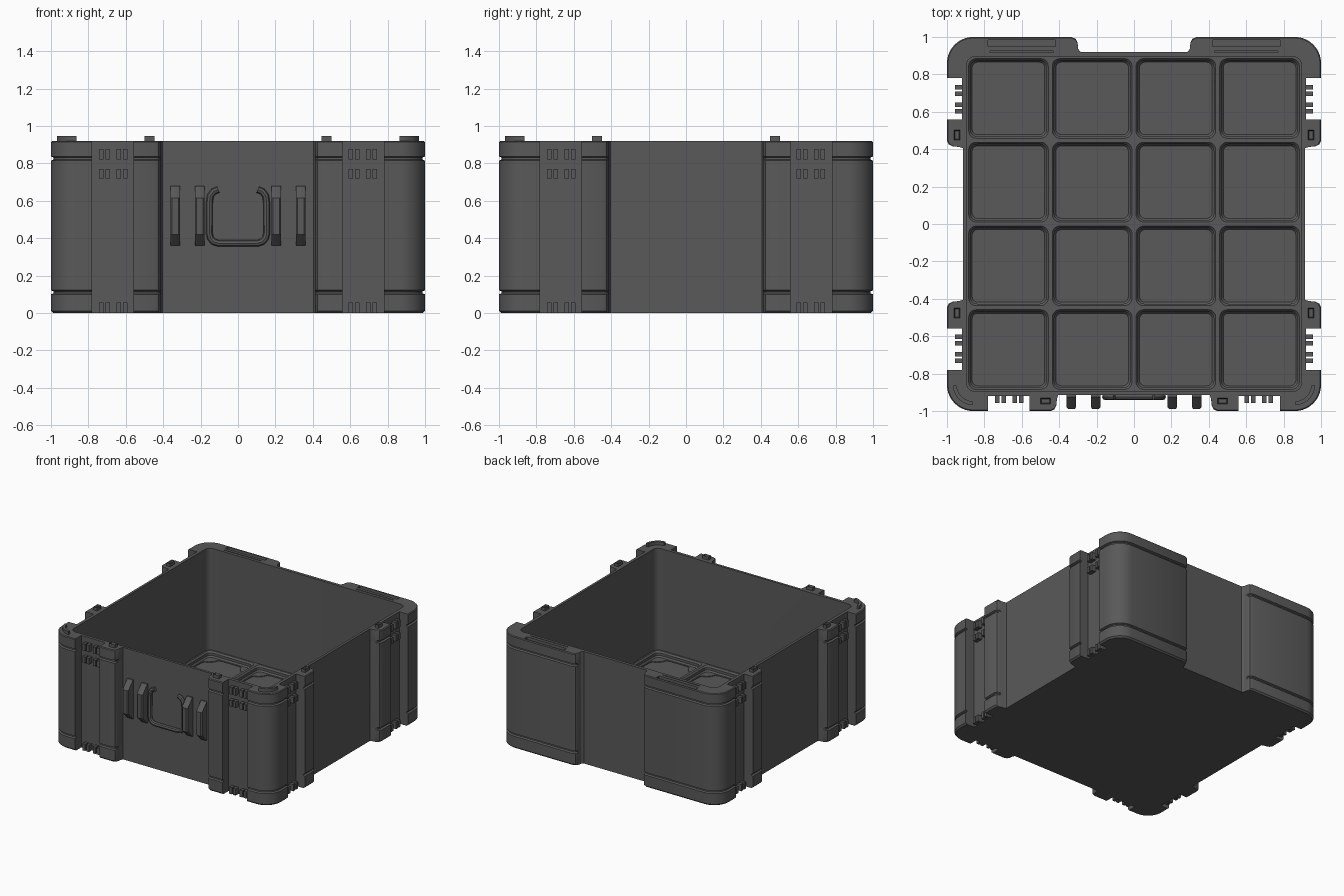
import bpy, bmesh, math

if "Cube" in bpy.data.objects:
    bpy.data.objects.remove(bpy.data.objects["Cube"])

grey = bpy.data.materials.new("dark grey plastic")
grey.diffuse_color = (0.1, 0.1, 0.1, 1)
grey.use_nodes = True
grey.node_tree.nodes["Principled BSDF"].inputs["Base Color"].default_value = grey.diffuse_color
H = 0.92           # height of the walls
R = 0.14           # outer corner radius


def finish(bm, name, smooth=True):
    bmesh.ops.recalc_face_normals(bm, faces=bm.faces)
    me = bpy.data.meshes.new(name)
    bm.to_mesh(me)
    bm.free()
    ob = bpy.data.objects.new(name, me)
    bpy.context.collection.objects.link(ob)
    me.materials.append(grey)
    if smooth:
        shade(ob)
    return ob


def select(ob):
    bpy.ops.object.select_all(action='DESELECT')
    ob.select_set(True)
    bpy.context.view_layer.objects.active = ob


def shade(ob):
    select(ob)
    bpy.ops.object.shade_smooth_by_angle(angle=math.radians(30))


def loft(bm, rings, cap_start=True, cap_end=True):
    """Skin a list of closed rings that share one point count."""
    vs = [[bm.verts.new(p) for p in ring] for ring in rings]
    n = len(vs[0])
    for a, b in zip(vs, vs[1:]):
        for i in range(n):
            j = (i + 1) % n
            bm.faces.new((a[i], a[j], b[j], b[i]))
    if cap_start:
        bm.faces.new(vs[0][::-1])
    if cap_end:
        bm.faces.new(vs[-1])


def box(bm, x0, x1, y0, y1, z0, z1):
    loft(bm, [[(x0, y0, z), (x1, y0, z), (x1, y1, z), (x0, y1, z)] for z in (z0, z1)])


def rounded(half, r, seg=5):
    pts = []
    for k in range(4):
        cx = (half - r) * (1 if k in (0, 3) else -1)
        cy = (half - r) * (1 if k < 2 else -1)
        for i in range(seg + 1):
            a = math.radians(90 * k + 90 * i / seg)
            pts.append((cx + r * math.cos(a), cy + r * math.sin(a)))
    return pts


def outline(d):
    """Plan of the box; d shrinks only the projecting corner blocks."""
    e = 1 - d
    side = [(0.405, 0.915), (0.412, 0.935), (0.415, e - 0.03), (0.425, e - 0.01), (0.445, e),
            (0.56, e), (0.56, 0.92), (0.78, 0.92), (0.78, e)]
    back = [(0.285, 0.92), (0.298, 0.935), (0.302, e - 0.03), (0.312, e - 0.01), (0.335, e)]

    def arc(sign):
        angles = [math.radians(90 * i / 10) for i in range(11)]
        pts = [(1 - R + (R - d) * math.cos(a), sign * (1 - R + (R - d) * math.sin(a))) for a in angles]
        return pts if sign > 0 else pts[::-1]

    half = [(t, -w) for t, w in side] + arc(-1)
    half += [(w, -t) for t, w in reversed(side)] + [(w, t) for t, w in side]
    half += arc(1) + [(t, w) for t, w in reversed(back)]
    return half + [(-x, y) for x, y in reversed(half)]


# Outer walls with chamfered edges and two grooved bands
levels = [(0, 0.012), (0.012, 0), (0.1, 0), (0.106, 0.014), (0.116, 0.014), (0.122, 0),
          (0.815, 0), (0.821, 0.014), (0.831, 0.014), (0.837, 0), (H - 0.006, 0), (H, 0.006)]
bm = bmesh.new()
loft(bm, [[(x, y, z) for x, y in outline(d)] for z, d in levels])
body = finish(bm, "box_body", smooth=False)

# Cutters: main cavity and the two hinge notches at the back
bm = bmesh.new()
loft(bm, [[(x, y, z) for x, y in rounded(0.895, 0.045)] for z in (0.02, 1.2)])
cavity = finish(bm, "cavity_cutter", smooth=False)
bm = bmesh.new()
for s in (-1, 1):
    box(bm, s * 0.6 - 0.18, s * 0.6 + 0.18, 0.95, 0.985, 0.885, 1.0)
    box(bm, s * 0.6 - 0.17, s * 0.6 + 0.17, 0.918, 0.926, 0.91, 1.0)
notches = finish(bm, "notch_cutter", smooth=False)
for cutter in (cavity, notches):
    cutter.hide_render = True
    mod = body.modifiers.new("cut", 'BOOLEAN')
    mod.operation = 'DIFFERENCE'
    mod.solver = 'EXACT'
    mod.object = cutter
    select(body)
    bpy.ops.object.modifier_apply(modifier=mod.name)
    bpy.data.objects.remove(cutter)
shade(body)

# Floor grid: sixteen stepped sockets with a notched-corner pocket
pitch = 0.4475
quad = [(0.187, 0.075), (0.178, 0.105), (0.145, 0.118), (0.118, 0.145), (0.105, 0.178), (0.075, 0.187)]
pocket = []
for k in range(4):
    c, s = round(math.cos(k * math.pi / 2)), round(math.sin(k * math.pi / 2))
    pocket += [(c * x - s * y, s * x + c * y) for x, y in quad]
steps = [(rounded(pitch / 2, 0.0005), 0.085), (rounded(0.213, 0.04), 0.085),
         (rounded(0.203, 0.036), 0.072), (rounded(0.203, 0.036), 0.052),
         (rounded(0.194, 0.03), 0.04), (pocket, 0.04), (pocket, 0.034)]
bm = bmesh.new()
for i in range(4):
    for j in range(4):
        cx, cy = (i - 1.5) * pitch, (j - 1.5) * pitch
        loft(bm, [[(cx + x, cy + y, z) for x, y in ring] for ring, z in steps], cap_start=False)
# keep the open grid facing upward
me_faces = list(bm.faces)
grid = finish(bm, "floor_grid", smooth=False)
if sum(p.normal.z * p.area for p in grid.data.polygons) < 0:
    grid.data.flip_normals()
shade(grid)

# Clip teeth in the slots on the front and both sides
bm = bmesh.new()
for z0, z1 in ((0.0, 0.055), (0.72, 0.77), (0.82, 0.877)):
    for t in (0.602, 0.637, 0.697, 0.732):
        for s in (-1, 1):
            a, b = s * t - 0.012, s * t + 0.012
            box(bm, a, b, -0.957, -0.91, z0, z1)
            box(bm, 0.91, 0.957, a, b, z0, z1)
            box(bm, -0.957, -0.91, a, b, z0, z1)
finish(bm, "clip_teeth")

# Hollow stacking pegs on the rim
bm = bmesh.new()
for s in (-1, 1):
    box(bm, s * 0.473 - 0.027, s * 0.473 + 0.027, -0.962, -0.93, H - 0.01, 0.947)
    for t in (-1, 1):
        box(bm, s * 0.946 - 0.016, s * 0.946 + 0.016, t * 0.475 - 0.027, t * 0.475 + 0.027, H - 0.01, 0.947)
bm.normal_update()
tops = [f for f in bm.faces if f.calc_center_median().z > 0.946]
bmesh.ops.inset_individual(bm, faces=tops, thickness=0.008)
for f in tops:
    for v in f.verts:
        v.co.z -= 0.02
finish(bm, "rim_pegs")

# Curved stacking ridges at the front corners
bm = bmesh.new()
for s in (-1, 1):
    ring = []
    for r, order in ((0.108, range(11)), (0.088, range(10, -1, -1))):
        for i in order:
            a = math.radians(-88 + 86 * i / 10)
            ring.append((s * (0.86 + r * math.cos(a)), -0.86 + r * math.sin(a)))
    loft(bm, [[(x, y, z) for x, y in ring] for z in (H - 0.01, 0.947)])
finish(bm, "corner_ridges")

# Four tapered guard ribs on the front
bm = bmesh.new()
profile = [(-0.9, 0.36), (-0.925, 0.36), (-0.99, 0.42), (-0.99, 0.615), (-0.925, 0.68), (-0.9, 0.68)]
for x in (-0.335, -0.205, 0.205, 0.335):
    loft(bm, [[(x + dx, -0.915 + (y + 0.915) * k, z) for y, z in profile]
              for dx, k in ((-0.026, 0.86), (-0.017, 1), (0.017, 1), (0.026, 0.86))])
finish(bm, "front_ribs")

# Raised hook-ended loop between the ribs
path = [(-0.105, 0.66), (-0.13, 0.65), (-0.147, 0.628), (-0.153, 0.59), (-0.153, 0.425),
        (-0.147, 0.4), (-0.13, 0.381), (-0.105, 0.373)]
path += [(-x, z) for x, z in reversed(path)]
cu = bpy.data.curves.new("front_loop", 'CURVE')
cu.dimensions = '3D'
cu.bevel_depth = 0.018
cu.bevel_resolution = 2
cu.use_fill_caps = True
sp = cu.splines.new('POLY')
sp.points.add(len(path) - 1)
for p, (x, z) in zip(sp.points, path):
    p.co = (x, -0.924, z, 1)
loop = bpy.data.objects.new("front_loop", cu)
bpy.context.collection.objects.link(loop)
cu.materials.append(grey)
select(loop)
bpy.ops.object.convert(target='MESH')
shade(bpy.context.view_layer.objects.active)
